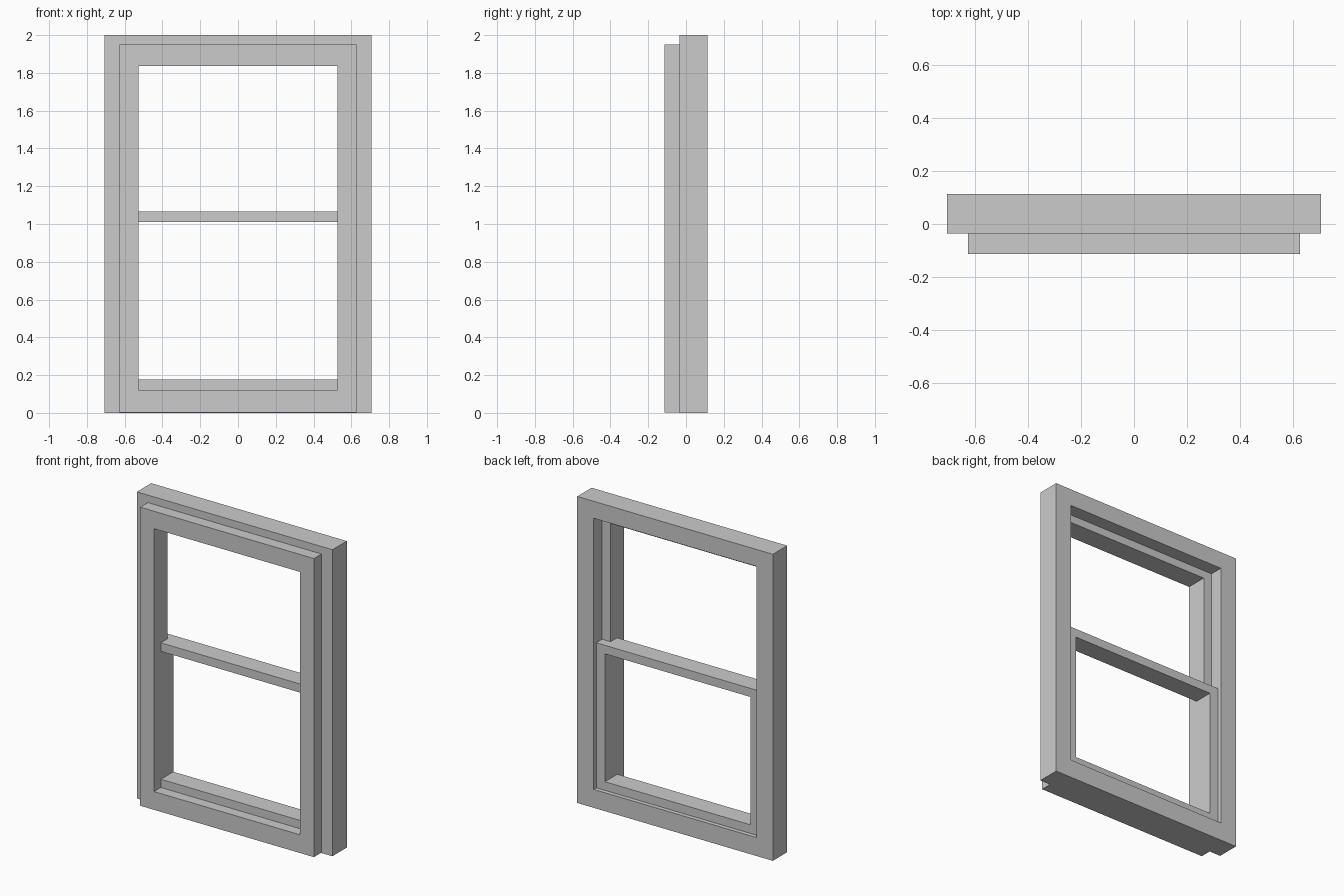
import bpy, bmesh

if "Cube" in bpy.data.objects:
    bpy.data.objects.remove(bpy.data.objects["Cube"])


def rect_frame(name, section):
    """Sweep a closed section round a rectangle: each point is (half width, bottom, top, y)."""
    bm = bmesh.new()
    rings = [[bm.verts.new(c) for c in ((-w, y, b), (w, y, b), (w, y, t), (-w, y, t))]
             for w, b, t, y in section]
    for i, ring in enumerate(rings):
        nxt = rings[(i + 1) % len(rings)]
        for j in range(4):
            k = (j + 1) % 4
            bm.faces.new((ring[j], ring[k], nxt[k], nxt[j]))
    bmesh.ops.recalc_face_normals(bm, faces=bm.faces)
    mesh = bpy.data.meshes.new(name)
    bm.to_mesh(mesh)
    bm.free()
    obj = bpy.data.objects.new(name, mesh)
    bpy.context.collection.objects.link(obj)
    return obj


# Outer frame: narrower front step, full casing, and a rebate cut into the back
rect_frame("window_frame", [
    (0.527, 0.122, 1.837, -0.113),
    (0.627, 0.003, 1.951, -0.113),
    (0.627, 0.003, 1.951, -0.035),
    (0.706, 0.0, 2.0, -0.035),
    (0.706, 0.0, 2.0, 0.113),
    (0.588, 0.120, 1.889, 0.113),
    (0.588, 0.120, 1.889, 0.025),
    (0.527, 0.122, 1.837, 0.025),
])

# Lower sash, sitting in the rebate and reaching forward into the opening
rect_frame("lower_sash", [
    (0.526, 0.176, 1.010, -0.043),
    (0.588, 0.120, 1.066, -0.043),
    (0.588, 0.120, 1.066, 0.085),
    (0.526, 0.176, 1.010, 0.085),
])
